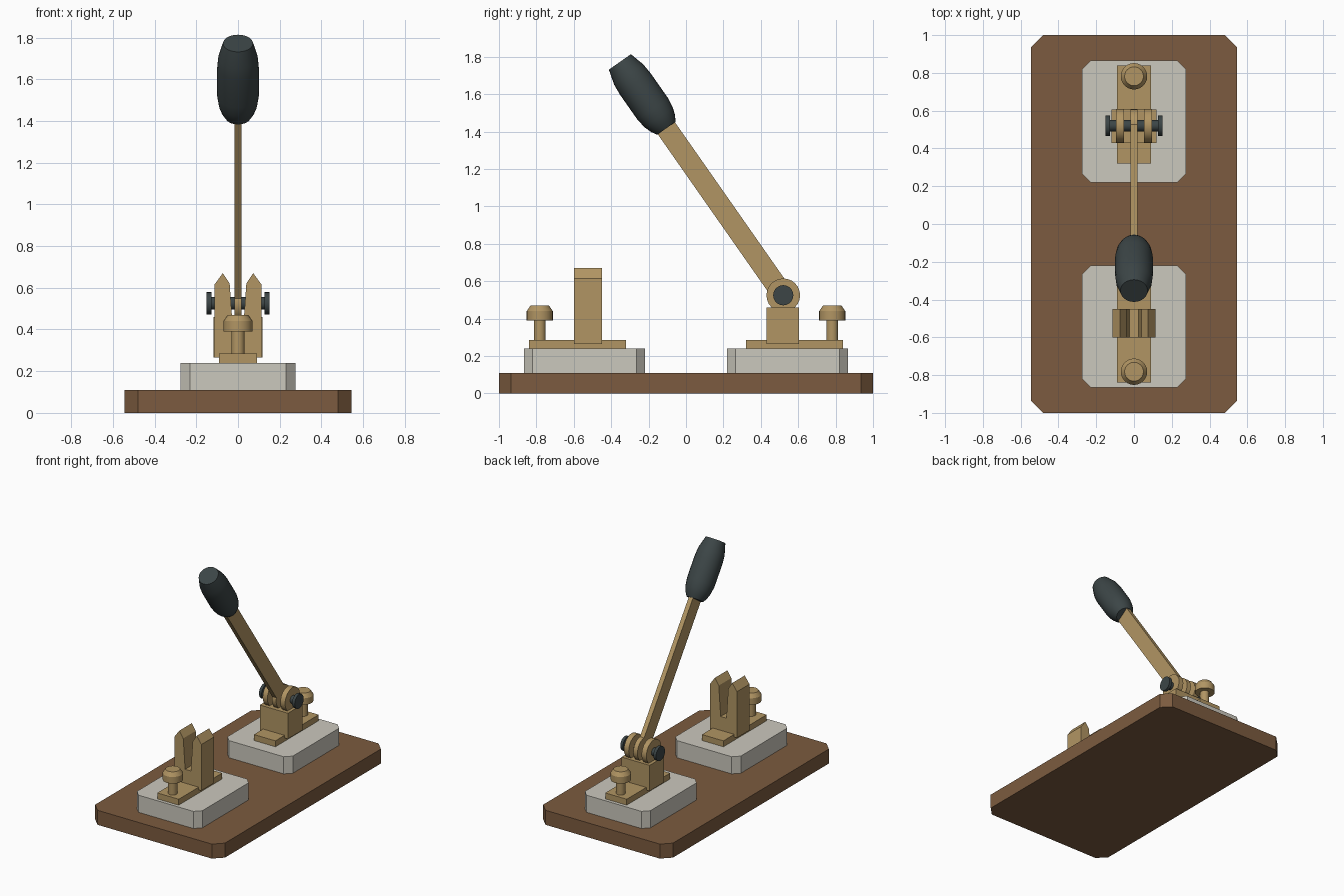
import bpy, bmesh, math
from mathutils import Matrix, Vector

if "Cube" in bpy.data.objects:
    bpy.data.objects.remove(bpy.data.objects["Cube"])


def material(name, rgb):
    m = bpy.data.materials.new(name)
    m.diffuse_color = (*rgb, 1)
    m.use_nodes = True
    m.node_tree.nodes["Principled BSDF"].inputs["Base Color"].default_value = m.diffuse_color
    return m


WOOD = material("wood", (0.20, 0.105, 0.05))
BRASS = material("brass", (0.44, 0.30, 0.125))
STONE = material("ceramic", (0.60, 0.58, 0.51))
BLACK = material("black", (0.045, 0.06, 0.062))


def finish(name, bm, mat, matrix=None, smooth=False):
    bmesh.ops.recalc_face_normals(bm, faces=bm.faces)
    if matrix is not None:
        bm.transform(matrix)
    me = bpy.data.meshes.new(name)
    bm.to_mesh(me)
    bm.free()
    me.materials.append(mat)
    ob = bpy.data.objects.new(name, me)
    bpy.context.collection.objects.link(ob)
    if smooth:
        bpy.ops.object.select_all(action='DESELECT')
        ob.select_set(True)
        bpy.context.view_layer.objects.active = ob
        bpy.ops.object.shade_smooth_by_angle(angle=math.radians(25))
    return ob


def prism(name, points, direction, mat, matrix=None):
    """Extrude a closed outline along a direction."""
    bm = bmesh.new()
    face = bm.faces.new([bm.verts.new(p) for p in points])
    ext = bmesh.ops.extrude_face_region(bm, geom=[face])
    verts = [v for v in ext["geom"] if isinstance(v, bmesh.types.BMVert)]
    bmesh.ops.translate(bm, verts=verts, vec=Vector(direction))
    return finish(name, bm, mat, matrix)


def slab(name, hx, y0, y1, z0, z1, mat, c=0.0, matrix=None):
    """Box with optionally cut vertical corners."""
    if c:
        pts = [(-hx + c, y0), (hx - c, y0), (hx, y0 + c), (hx, y1 - c),
               (hx - c, y1), (-hx + c, y1), (-hx, y1 - c), (-hx, y0 + c)]
    else:
        pts = [(-hx, y0), (hx, y0), (hx, y1), (-hx, y1)]
    return prism(name, [(x, y, z0) for x, y in pts], (0, 0, z1 - z0), mat, matrix)


def turned(name, profile, mat, matrix, n=24):
    """Closed solid of revolution about local z; profile is (radius, height)."""
    bm = bmesh.new()
    rings = [[bm.verts.new((r * math.cos(2 * math.pi * i / n),
                            r * math.sin(2 * math.pi * i / n), h))
              for i in range(n)] for r, h in profile]
    for a, b in zip(rings, rings[1:]):
        for i in range(n):
            j = (i + 1) % n
            bm.faces.new((a[i], a[j], b[j], b[i]))
    bm.faces.new(rings[0])
    bm.faces.new(rings[-1])
    return finish(name, bm, mat, matrix, smooth=True)


# Wooden board
slab("base_board", 0.545, -1, 1, 0, 0.11, WOOD, c=0.065)

# Insulating pad, contact plate and thumb screw at each end
for side, s in (("front", -1), ("back", 1)):
    y = sorted((s * 0.22, s * 0.865))
    slab(side + "_pad", 0.275, *y, 0.11, 0.24, STONE, c=0.045)
    y = sorted((s * 0.32, s * 0.84))
    slab(side + "_plate", 0.09, *y, 0.24, 0.285, BRASS)
    turned(side + "_terminal_screw",
           [(0.032, 0.28), (0.032, 0.39), (0.07, 0.39), (0.07, 0.44), (0.05, 0.47)],
           BRASS, Matrix.Translation((0, s * 0.782, 0)))

# Forked contact jaw with pointed prongs
half = [(0.113, 0.265), (0.113, 0.615), (0.073, 0.67), (0.04, 0.62), (0.024, 0.39)]
outline = half + [(-x, z) for x, z in reversed(half)]
prism("contact_jaw", [(x, -0.6, z) for x, z in outline], (0, 0.15, 0), BRASS)

# Hinge block, knuckles and pin
slab("hinge_block", 0.118, 0.43, 0.605, 0.265, 0.46, BRASS)
PIVOT = Matrix.Translation((0, 0.52, 0.525))
ACROSS = PIVOT @ Matrix.Rotation(math.pi / 2, 4, 'Y')
for name, x in (("left_knuckle", -0.074), ("right_knuckle", 0.074)):
    turned(name, [(0.09, x - 0.02), (0.09, x + 0.02)], BRASS, ACROSS)
turned("hinge_pin", [(0.054, -0.15), (0.054, -0.128), (0.03, -0.128),
                     (0.03, 0.128), (0.054, 0.128), (0.054, 0.15)], BLACK, ACROSS)

# Swinging blade with round hinge eye
TILT = PIVOT @ Matrix.Rotation(math.radians(35), 4, 'X')
turned("blade_eye", [(0.088, -0.0175), (0.088, 0.0175)], BRASS, ACROSS)
slab("blade", 0.0175, -0.056, 0.056, 0, 1.12, BRASS, matrix=TILT)

# Handle grip
turned("handle", [(0.06, 1.09), (0.078, 1.12), (0.092, 1.16), (0.1, 1.215),
                  (0.1, 1.38), (0.095, 1.44), (0.072, 1.523)], BLACK, TILT)
